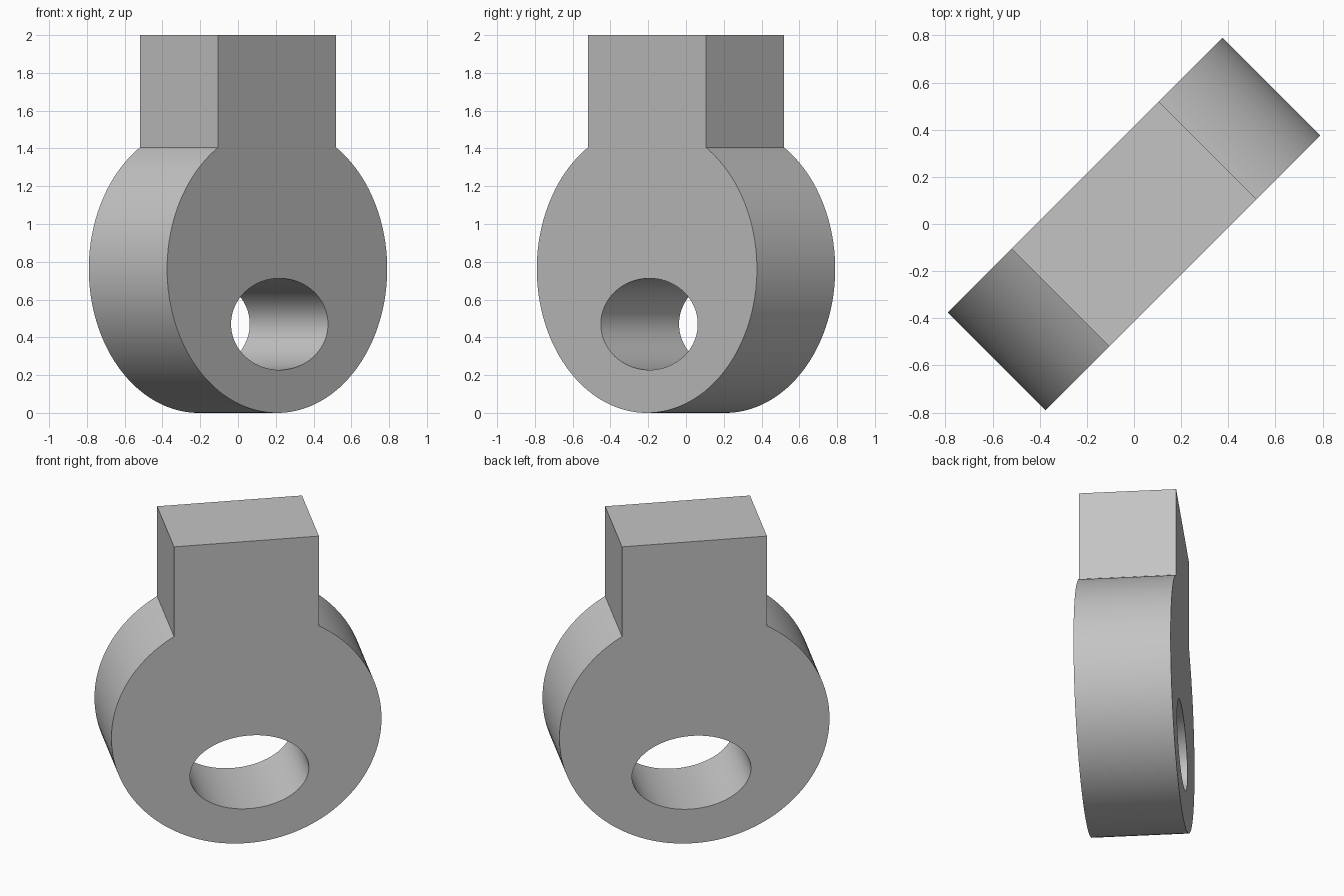
import bpy, bmesh, math
from mathutils import Matrix

if "Cube" in bpy.data.objects:
    bpy.data.objects.remove(bpy.data.objects["Cube"], do_unlink=True)

HALF_T = 0.293                  # half thickness of the plate
RX, RZ = 0.824, 0.762           # body radii
NECK = 0.442                    # half width of the neck
TOP = 2.0

grey = bpy.data.materials.new("plain_grey")
grey.use_nodes = True
colour = (0.55, 0.55, 0.55, 1)
grey.diffuse_color = colour
grey.node_tree.nodes["Principled BSDF"].inputs["Base Color"].default_value = colour


def arc(cx, cz, rx, rz, start, end, steps):
    """Points along an elliptical arc."""
    angles = [start + (end - start) * i / steps for i in range(steps + 1)]
    return [(cx + rx * math.cos(a), cz + rz * math.sin(a)) for a in angles]


def ring(bm, points):
    """Closed loop of edges on the front of the plate."""
    verts = [bm.verts.new((x, -HALF_T, z)) for x, z in points]
    return [bm.edges.new((v, verts[i - 1])) for i, v in enumerate(verts)]


# Outline: rounded body rising into a square neck, with an oval hole
join = math.acos(NECK / RX)
outline = arc(0, RZ, RX, RZ, math.pi - join, 2 * math.pi + join, 112)
outline += [(NECK, TOP), (-NECK, TOP)]
hole = arc(0.018, 0.47, 0.363, 0.2425, 0, 2 * math.pi, 72)[:-1]

bm = bmesh.new()
edges = ring(bm, outline) + ring(bm, hole)
bmesh.ops.triangle_fill(bm, edges=edges, use_beauty=True, use_dissolve=False)

# Thicken the plate and turn it to its diagonal stance
extruded = bmesh.ops.extrude_face_region(bm, geom=bm.faces[:], use_keep_orig=True)
moved = [g for g in extruded["geom"] if isinstance(g, bmesh.types.BMVert)]
bmesh.ops.translate(bm, verts=moved, vec=(0, 2 * HALF_T, 0))
bmesh.ops.recalc_face_normals(bm, faces=bm.faces[:])
bmesh.ops.rotate(bm, verts=bm.verts[:], cent=(0, 0, 0),
                 matrix=Matrix.Rotation(math.radians(45), 3, "Z"))

mesh = bpy.data.meshes.new("pierced_tag")
bm.to_mesh(mesh)
bm.free()
mesh.materials.append(grey)
tag = bpy.data.objects.new("pierced_tag", mesh)
bpy.context.collection.objects.link(tag)

# Smooth the curved walls, keep the rims sharp
bpy.ops.object.select_all(action="DESELECT")
tag.select_set(True)
bpy.context.view_layer.objects.active = tag
bpy.ops.object.shade_smooth_by_angle(angle=math.radians(30))
